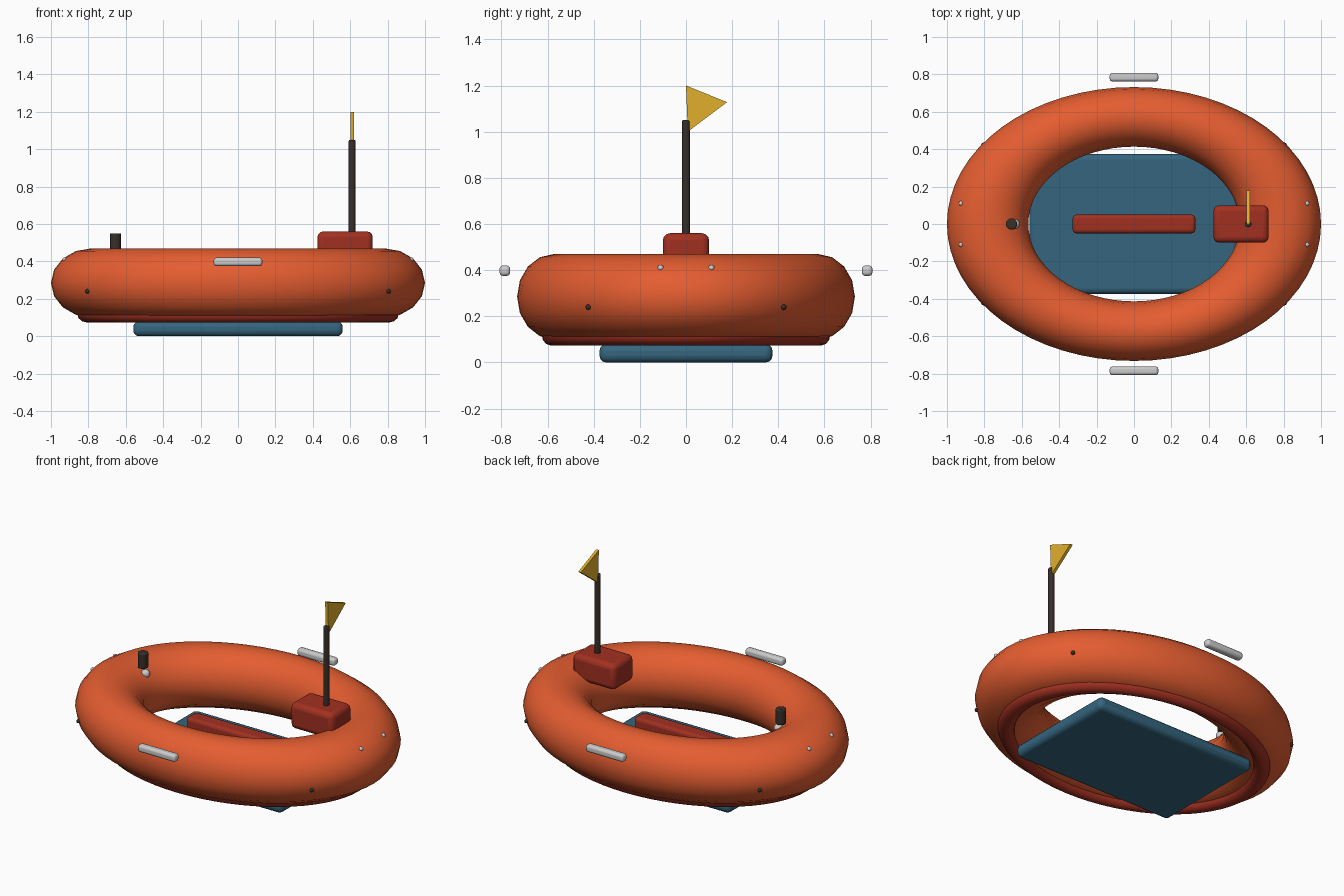
import bpy, bmesh, math
from mathutils import Vector

if "Cube" in bpy.data.objects:
    bpy.data.objects.remove(bpy.data.objects["Cube"])


def material(name, rgb):
    m = bpy.data.materials.new(name)
    m.diffuse_color = (*rgb, 1)
    m.use_nodes = True
    m.node_tree.nodes["Principled BSDF"].inputs["Base Color"].default_value = m.diffuse_color
    return m


ORANGE = material("orange", (0.78, 0.11, 0.03))
RED = material("red", (0.36, 0.03, 0.015))
BLUE = material("blue", (0.035, 0.13, 0.21))
WHITE = material("white", (0.85, 0.85, 0.83))
DARK = material("dark", (0.04, 0.028, 0.022))
YELLOW = material("yellow", (0.75, 0.43, 0.025))


def finish(name, mat, angle=40):
    ob = bpy.context.object
    ob.name = name
    ob.data.materials.append(mat)
    bpy.ops.object.transform_apply(location=False, rotation=True, scale=True)
    bpy.ops.object.shade_smooth_by_angle(angle=math.radians(angle))
    return ob


def bevel(ob, width, segments=3):
    m = ob.modifiers.new("rounding", 'BEVEL')
    m.width, m.segments = width, segments
    m.limit_method, m.angle_limit = 'ANGLE', math.radians(40)


def box(name, lo, hi, mat, width):
    lo, hi = Vector(lo), Vector(hi)
    bpy.ops.mesh.primitive_cube_add(size=1, location=(lo + hi) / 2)
    bpy.context.object.scale = hi - lo
    ob = finish(name, mat)
    bevel(ob, width)


def ring(name, major, minor, z, yscale, zscale, mat, sides):
    bpy.ops.mesh.primitive_torus_add(major_radius=major, minor_radius=minor,
                                     major_segments=64, minor_segments=sides,
                                     location=(0, 0, z))
    bpy.context.object.scale = (1, yscale, zscale)
    finish(name, mat, 60)


def post(name, x, radius, z0, z1, mat):
    bpy.ops.mesh.primitive_cylinder_add(vertices=16, radius=radius, depth=z1 - z0,
                                        location=(x, 0, (z0 + z1) / 2))
    bevel(finish(name, mat), 0.006, 2)


def ball(name, loc, radius, mat):
    bpy.ops.mesh.primitive_uv_sphere_add(segments=12, ring_count=8, radius=radius, location=loc)
    finish(name, mat, 60)


# Inflated tube and lower rubbing ring
ring("tube", 0.7825, 0.2175, 0.285, 0.732, 0.85, ORANGE, 16)
ring("lower_ring", 0.805, 0.055, 0.12, 0.727, 0.85, RED, 12)

# Floor, bench and stern box
box("floor", (-0.56, -0.375, 0), (0.56, 0.375, 0.08), BLUE, 0.03)
box("bench", (-0.328, -0.05, 0.13), (0.328, 0.05, 0.25), RED, 0.02)
box("stern_box", (0.425, -0.1, 0.4), (0.72, 0.1, 0.56), RED, 0.03)

# Side handles
for side, y in (("front", -0.785), ("back", 0.785)):
    box(side + "_handle", (-0.13, y - 0.023, 0.375), (0.13, y + 0.023, 0.42), WHITE, 0.015)

# Flag pole and bow post
post("flag_pole", 0.61, 0.018, 0.5, 1.05, DARK)
post("bow_post", -0.655, 0.03, 0.455, 0.55, DARK)
ball("bow_post_foot", (-0.637, 0, 0.42), 0.026, WHITE)

# Pennant
bm = bmesh.new()
face = bm.faces.new([bm.verts.new((0.601, y, z)) for y, z in ((0, 1.2), (0.008, 1.0), (0.178, 1.128))])
out = bmesh.ops.extrude_face_region(bm, geom=[face])
bmesh.ops.translate(bm, vec=(0.018, 0, 0),
                    verts=[v for v in out["geom"] if isinstance(v, bmesh.types.BMVert)])
bmesh.ops.recalc_face_normals(bm, faces=bm.faces)
mesh = bpy.data.meshes.new("pennant")
bm.to_mesh(mesh)
bm.free()
mesh.materials.append(YELLOW)
bpy.context.collection.objects.link(bpy.data.objects.new("pennant", mesh))

# Rope eyelets at the ends and valves on the four quarters
for sx in (-1, 1):
    for sy in (-1, 1):
        tag = f"{'left' if sx < 0 else 'right'}_{'front' if sy < 0 else 'back'}"
        ball(tag + "_eyelet", (sx * 0.925, sy * 0.11, 0.41), 0.013, WHITE)
        ball(tag + "_valve", (sx * 0.805, sy * 0.423, 0.24), 0.012, DARK)
